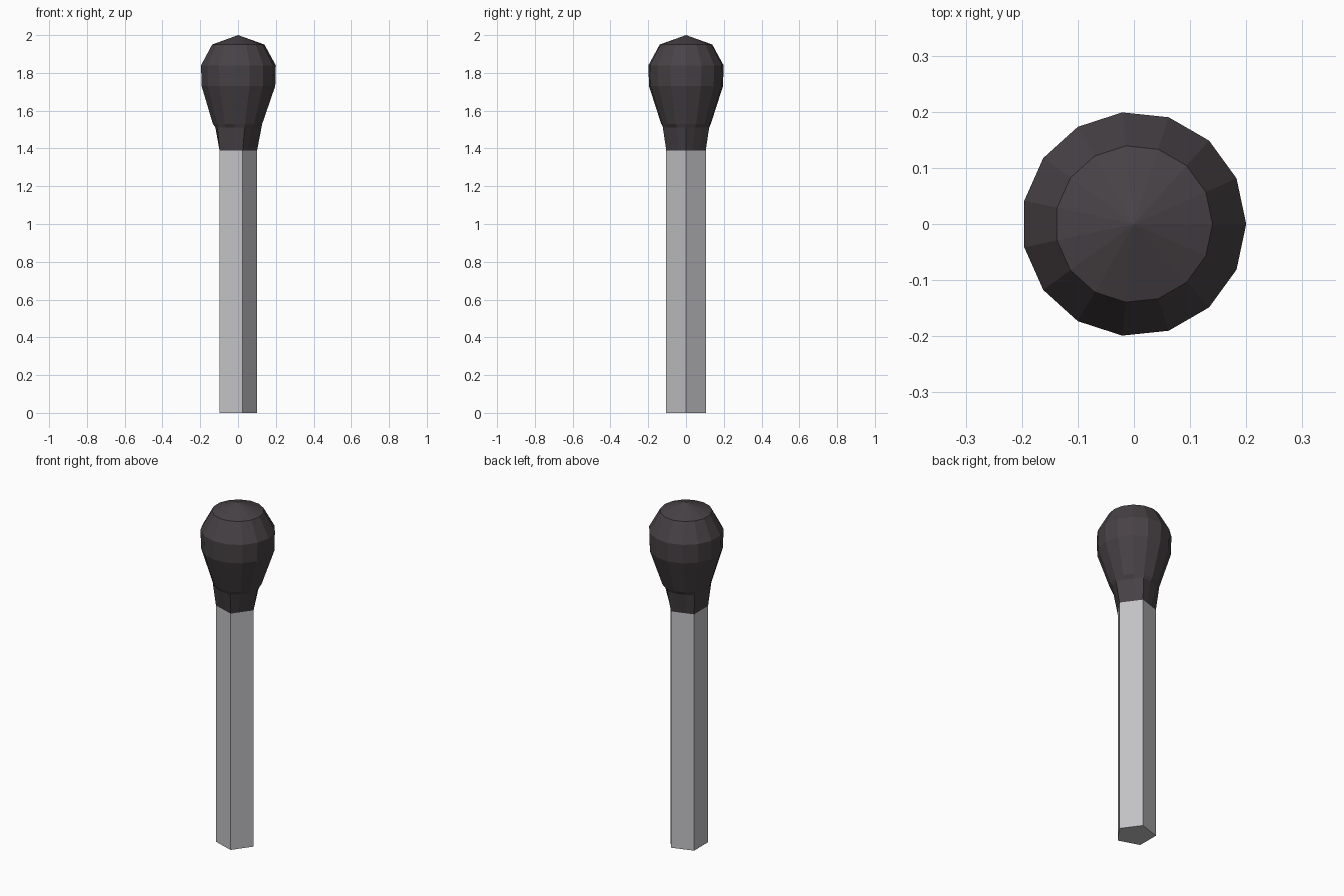
import bpy, bmesh, math

if "Cube" in bpy.data.objects:
    bpy.data.objects.remove(bpy.data.objects["Cube"])

CX = -0.009   # the five-sided stick sits slightly off the head axis
R5 = 0.11     # stick corner radius


def material(name, rgb):
    m = bpy.data.materials.new(name)
    m.diffuse_color = (*rgb, 1)
    m.use_nodes = True
    m.node_tree.nodes["Principled BSDF"].inputs["Base Color"].default_value = m.diffuse_color
    return m


def finish(name, bm, mat):
    bmesh.ops.recalc_face_normals(bm, faces=bm.faces)
    me = bpy.data.meshes.new(name)
    bm.to_mesh(me)
    bm.free()
    me.materials.append(mat)
    ob = bpy.data.objects.new(name, me)
    bpy.context.collection.objects.link(ob)


def circle(r, z, n=15, cx=0.0):
    return [(cx + r * math.cos(2 * math.pi * i / n),
             r * math.sin(2 * math.pi * i / n), z) for i in range(n)]


def pentagon15(z):
    # pentagon outline with each side split in three, to match the head's 15 sides
    p = circle(R5, z, 5, CX)
    return [tuple(a + (b - a) * t / 3 for a, b in zip(p[k], p[(k + 1) % 5]))
            for k in range(5) for t in range(3)]


def blend(a, b, t):
    return [tuple(u + (v - u) * t for u, v in zip(p, q)) for p, q in zip(a, b)]


def loft(bm, rings):
    vs = [[bm.verts.new(p) for p in ring] for ring in rings]
    n = len(vs[0])
    for a, b in zip(vs, vs[1:]):
        for i in range(n):
            j = (i + 1) % n
            bm.faces.new((a[i], a[j], b[j], b[i]))
    return vs


wood = material("pale grey wood", (0.54, 0.53, 0.55))
tip = material("dark tip", (0.064, 0.054, 0.06))

# stick
bm = bmesh.new()
v = loft(bm, [circle(R5, 0, 5, CX), circle(R5, 1.39, 5, CX)])
bm.faces.new(v[0])
bm.faces.new(v[1])
finish("stick", bm, wood)

# head: pentagon collar with a small step mid-side, flaring to a 15-sided bulb
bm = bmesh.new()
collar = pentagon15(1.39)
neck = circle(0.132, 1.53, 15, -0.004)
step = blend(neck, collar, 0.14)
for i in range(15):
    if i % 3:
        x, y, z = step[i]
        step[i] = (CX + (x - CX) * 0.93, y * 0.93, z)
v = loft(bm, [collar, step, neck, circle(0.197, 1.73),
              circle(0.2, 1.84), circle(0.14, 1.95)])
bm.faces.new(v[0])
apex = bm.verts.new((0, 0, 2))
for i in range(15):
    bm.faces.new((v[-1][i], v[-1][(i + 1) % 15], apex))
finish("match_head", bm, tip)
